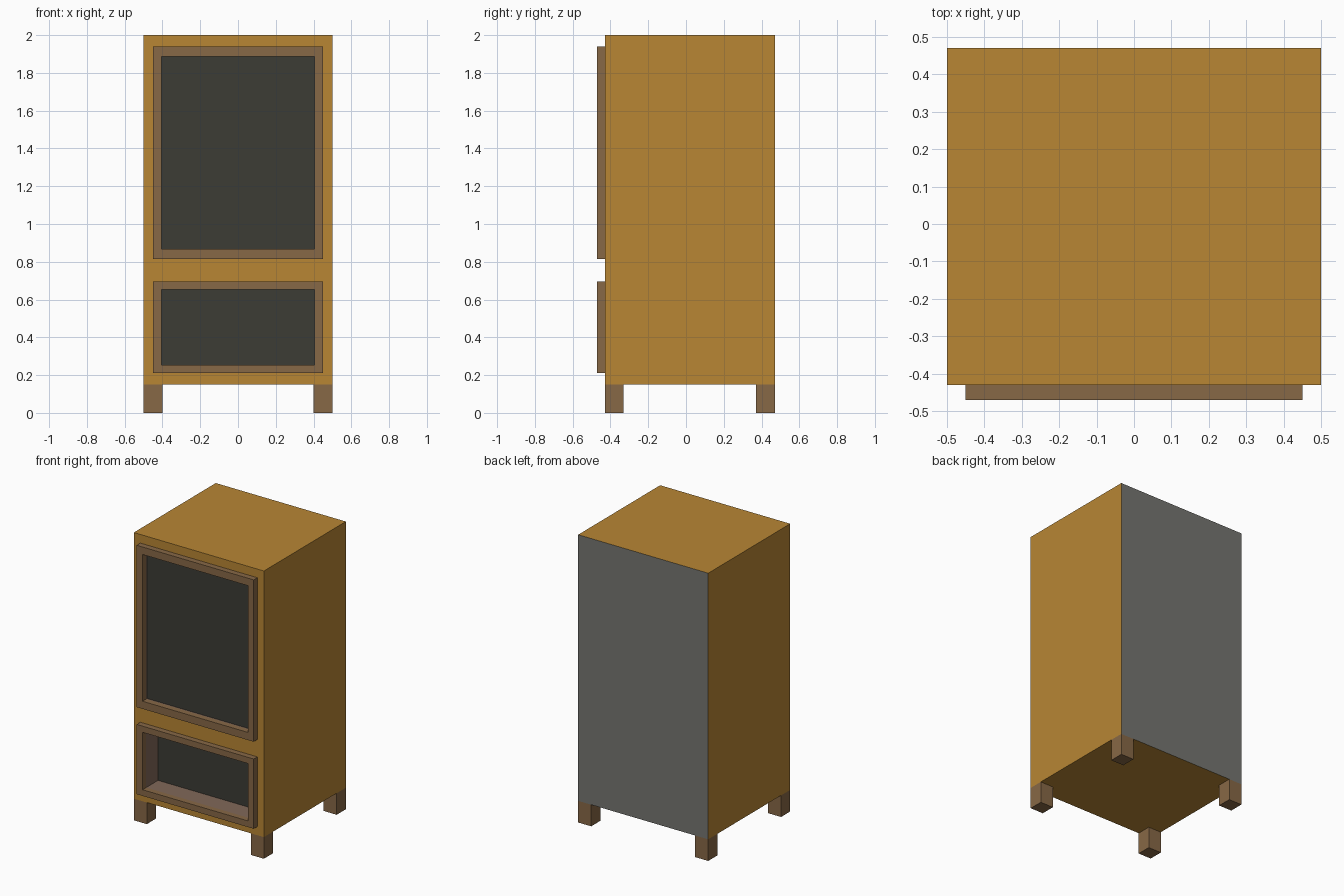
import bpy, bmesh

if "Cube" in bpy.data.objects:
    bpy.data.objects.remove(bpy.data.objects["Cube"])


def material(name, rgb):
    """Flat colour given as 0-255 sRGB, stored as linear."""
    m = bpy.data.materials.new(name)
    lin = [((c / 255 + 0.055) / 1.055) ** 2.4 for c in rgb]
    m.diffuse_color = (*lin, 1)
    m.use_nodes = True
    m.node_tree.nodes["Principled BSDF"].inputs["Base Color"].default_value = m.diffuse_color
    return m


OAK = material("golden oak", (184, 134, 52))
BROWN = material("brown trim", (135, 104, 70))
LINER = material("recess brown", (128, 104, 89))
DARK = material("dark panel", (60, 60, 53))
GREY = material("grey back", (118, 118, 113))


def add_box(bm, x0, x1, y0, y1, z0, z1):
    v = bmesh.ops.create_cube(bm, size=1)["verts"]
    for p in v:
        p.co = (x1 if p.co.x > 0 else x0,
                y1 if p.co.y > 0 else y0,
                z1 if p.co.z > 0 else z0)


def make_object(name, bm, mats):
    me = bpy.data.meshes.new(name)
    bmesh.ops.recalc_face_normals(bm, faces=bm.faces)
    bm.to_mesh(me)
    bm.free()
    for m in mats:
        me.materials.append(m)
    ob = bpy.data.objects.new(name, me)
    bpy.context.collection.objects.link(ob)
    return ob


def box(name, dims, mats):
    bm = bmesh.new()
    add_box(bm, *dims)
    return make_object(name, bm, mats)


def cut(target, dims):
    """Subtract a box from the target and discard the cutter."""
    cutter = box("cutter", dims, [])
    cutter.hide_render = True
    mod = target.modifiers.new("cut", 'BOOLEAN')
    mod.operation, mod.solver, mod.object = 'DIFFERENCE', 'EXACT', cutter
    bpy.context.view_layer.objects.active = target
    bpy.ops.object.modifier_apply(modifier=mod.name)
    bpy.data.objects.remove(cutter)


FRONT, BACK = -0.43, 0.47
OPEN_X = 0.405

# name, outer bottom/top, opening bottom/top, recess back plane
openings = [
    ("upper", 0.815, 1.94, 0.868, 1.888, -0.42),
    ("lower", 0.21, 0.695, 0.253, 0.652, -0.30),
]

# Cabinet body with two recesses
body = box("cabinet_body", (-0.5, 0.5, FRONT, BACK, 0.15, 2.0),
           [OAK, LINER, DARK, GREY])
for name, b, t, ob, ot, depth in openings:
    cut(body, (-OPEN_X, OPEN_X, FRONT - 0.1, depth, ob, ot))

# Colour body faces: grey back, dark recess panels, brown recess sides
for f in body.data.polygons:
    c, n = f.center, f.normal
    if n.y > 0.9:
        f.material_index = 3
    elif n.y < -0.9:
        f.material_index = 2 if c.y > FRONT + 0.005 else 0
    elif abs(c.x) < 0.45 and 0.2 < c.z < 1.95:
        f.material_index = 1

# Raised frames around the openings
for name, b, t, ob, ot, depth in openings:
    frame = box(name + "_frame", (-0.45, 0.45, FRONT - 0.04, FRONT, b, t), [BROWN])
    cut(frame, (-OPEN_X, OPEN_X, FRONT - 0.1, FRONT + 0.1, ob, ot))

# Square corner legs
for side, x in (("left", -0.5), ("right", 0.4)):
    for end, y in (("front", FRONT), ("back", BACK - 0.1)):
        box(f"{end}_{side}_leg", (x, x + 0.1, y, y + 0.1, 0, 0.15), [BROWN])
